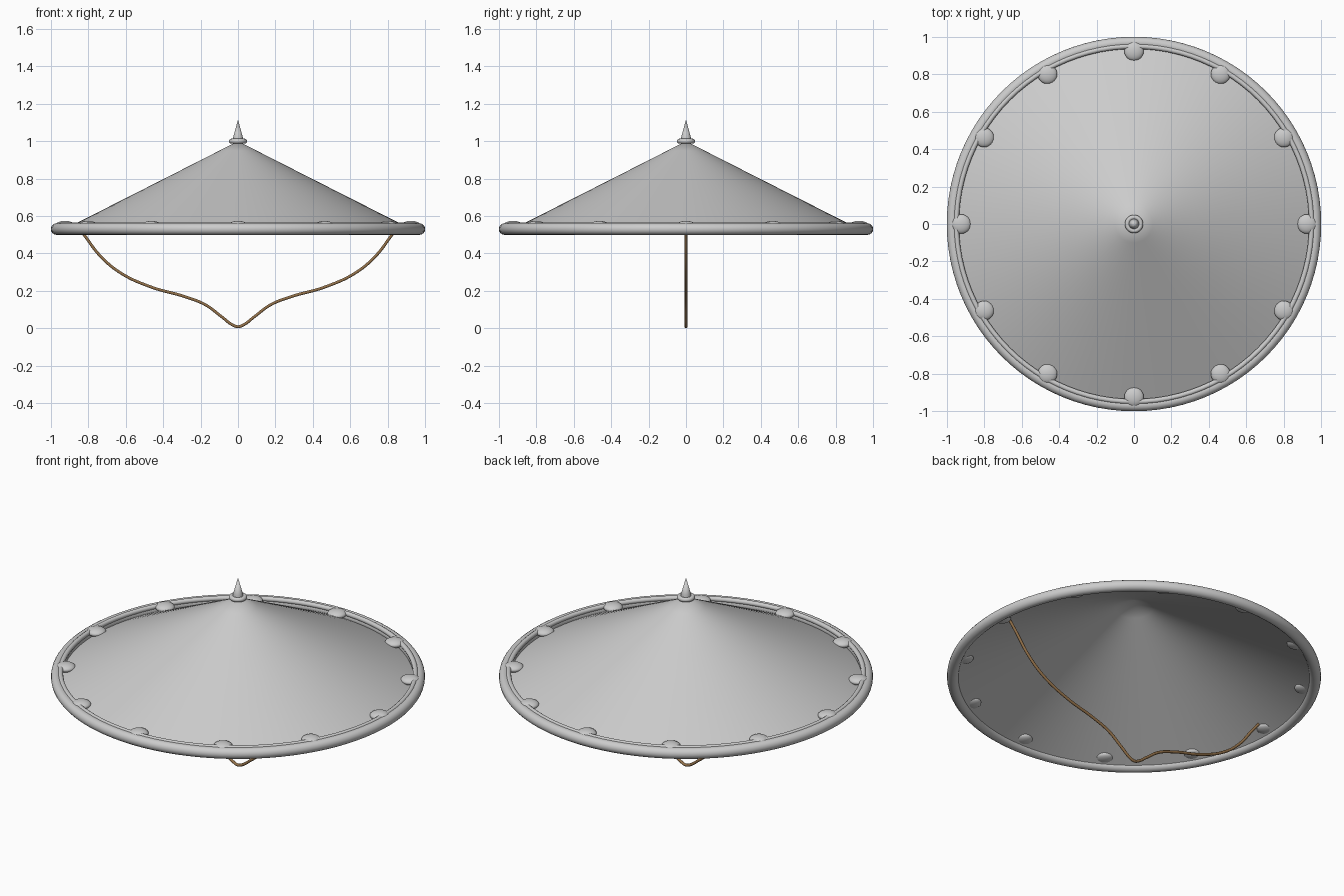
import bpy, math

if "Cube" in bpy.data.objects:
    bpy.data.objects.remove(bpy.data.objects["Cube"])

def lathe(name, profile, seg=96):
    # revolve an (r, z) profile around z
    verts, faces, rings = [], [], []
    for r, z in profile:
        if r == 0:
            rings.append([len(verts)] * seg)
            verts.append((0, 0, z))
        else:
            rings.append(list(range(len(verts), len(verts) + seg)))
            verts += [(r * math.cos(2 * math.pi * i / seg),
                       r * math.sin(2 * math.pi * i / seg), z) for i in range(seg)]
    for a, b in zip(rings, rings[1:]):
        for i in range(seg):
            j = (i + 1) % seg
            f = list(dict.fromkeys([a[i], b[i], b[j], a[j]]))
            faces.append(f)
    me = bpy.data.meshes.new(name)
    me.from_pydata(verts, [], faces)
    ob = bpy.data.objects.new(name, me)
    bpy.context.collection.objects.link(ob)
    smooth(ob)
    return ob

def smooth(ob):
    bpy.ops.object.select_all(action='DESELECT')
    ob.select_set(True)
    bpy.context.view_layer.objects.active = ob
    bpy.ops.object.shade_smooth_by_angle(angle=math.radians(40))

def ring(name, major, minor, z, seg=96, sides=16):
    bpy.ops.mesh.primitive_torus_add(major_radius=major, minor_radius=minor,
                                     major_segments=seg, minor_segments=sides,
                                     location=(0, 0, z))
    bpy.context.object.name = name
    smooth(bpy.context.object)

# Conical crown
lathe("hat_cone", [(0, 1.0), (0.1, 0.949), (0.35, 0.822), (0.65, 0.67), (0.95, 0.518)])

# Rolled brim edge and thin inner trim
ring("brim_rim", 0.97, 0.031, 0.53)
ring("brim_trim", 0.95, 0.014, 0.552, sides=10)

# Flattened studs around the brim
for i in range(12):
    a = math.tau * i / 12
    bpy.ops.mesh.primitive_uv_sphere_add(
        segments=24, ring_count=12, radius=0.052,
        location=(0.925 * math.cos(a), 0.925 * math.sin(a), 0.55))
    stud = bpy.context.object
    stud.name = f"stud_{i + 1}"
    stud.scale.z = 0.45
    smooth(stud)

# Top collar and spike
ring("finial_collar", 0.036, 0.013, 1.0, 32, 12)
lathe("finial_spike", [(0, 0.995), (0.028, 0.995), (0.026, 1.02), (0, 1.115)], 32)

# Hanging chin cord
half = [(0.868, 0.555), (0.824, 0.5), (0.738, 0.388), (0.63, 0.297), (0.47, 0.222),
        (0.283, 0.168), (0.176, 0.126), (0.086, 0.060), (0.03, 0.018)]
path = [(-x, z) for x, z in half] + [(0, 0.008)] + half[::-1]
cu = bpy.data.curves.new("chin_cord", 'CURVE')
cu.dimensions = '3D'
cu.bevel_depth = 0.008
cu.bevel_resolution = 3
cu.use_fill_caps = True
sp = cu.splines.new('BEZIER')
sp.bezier_points.add(len(path) - 1)
for p, (x, z) in zip(sp.bezier_points, path):
    p.co = (x, 0, z)
    p.handle_left_type = p.handle_right_type = 'AUTO'
cord = bpy.data.objects.new("chin_cord", cu)
bpy.context.collection.objects.link(cord)
mat = bpy.data.materials.new("cord_brown")
mat.diffuse_color = (0.3, 0.17, 0.07, 1)
mat.use_nodes = True
mat.node_tree.nodes["Principled BSDF"].inputs["Base Color"].default_value = mat.diffuse_color
cu.materials.append(mat)
